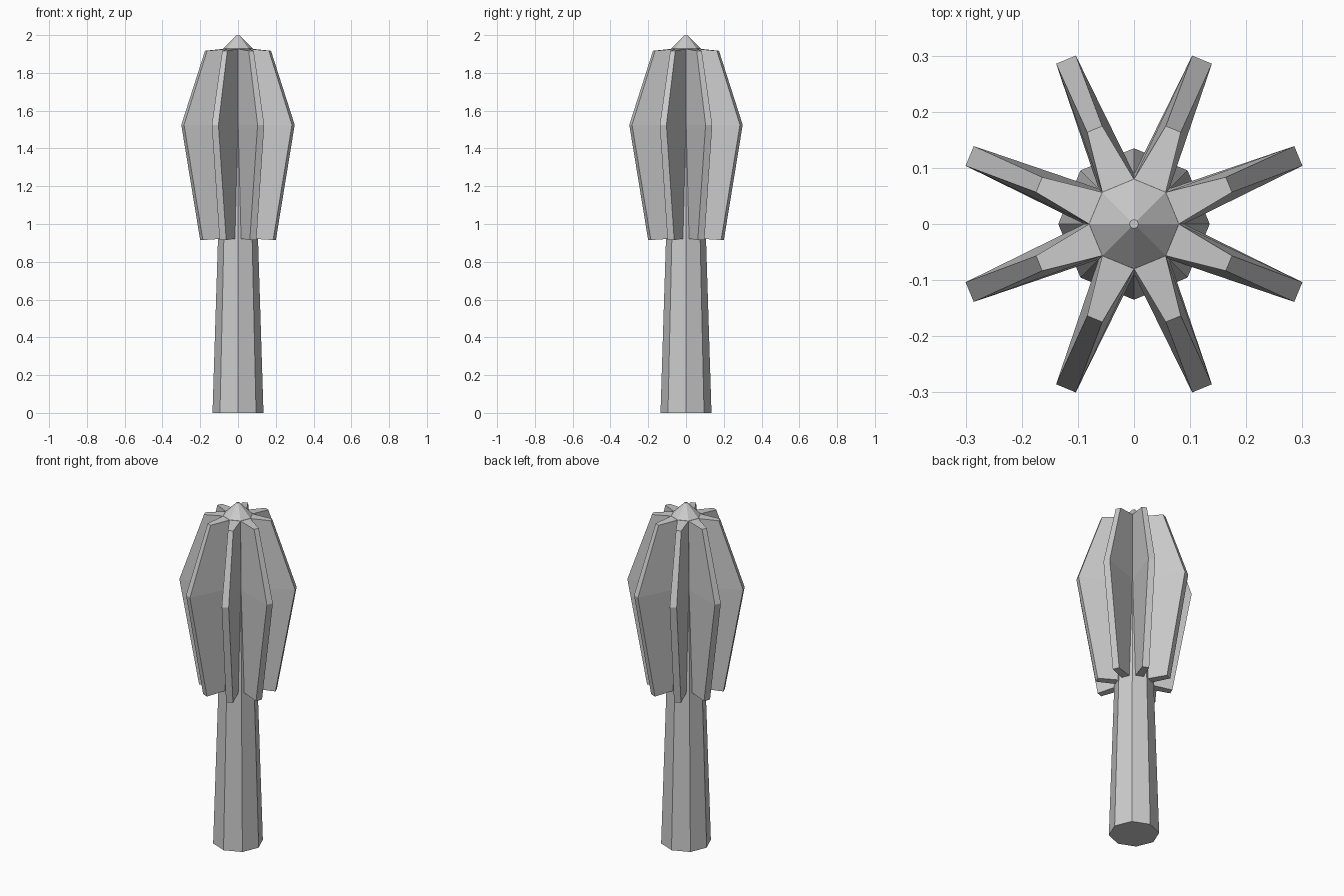
import bpy
from math import cos, sin, pi

if "Cube" in bpy.data.objects:
    bpy.data.objects.remove(bpy.data.objects["Cube"])


def mesh_object(name, verts, faces):
    mesh = bpy.data.meshes.new(name)
    mesh.from_pydata(verts, [], faces)
    obj = bpy.data.objects.new(name, mesh)
    bpy.context.collection.objects.link(obj)
    return obj


def octagonal(name, profile):
    # Stack of octagon rings, (radius, height), capped at both ends
    verts = [(r * cos(i * pi / 4), r * sin(i * pi / 4), z)
             for r, z in profile for i in range(8)]
    faces = [(8 * k + i, 8 * k + (i + 1) % 8, 8 * k + 8 + (i + 1) % 8, 8 * k + 8 + i)
             for k in range(len(profile) - 1) for i in range(8)]
    n = len(verts)
    faces += [tuple(range(7, -1, -1)), tuple(range(n - 8, n))]
    return mesh_object(name, verts, faces)


def flange(name, angle):
    # Levels: inner distance, inner half width, inner z, outer distance, outer half width, outer z
    levels = [(0.096, 0.023, 0.922, 0.209, 0.019, 0.915),
              (0.084, 0.034, 1.525, 0.317, 0.019, 1.525),
              (0.074, 0.0306, 1.927, 0.183, 0.0145, 1.917)]
    verts = []
    for ri, hi, zi, ro, ho, zo in levels:
        for r, h, z in ((ri, -hi, zi), (ro, -ho, zo), (ro, ho, zo), (ri, hi, zi)):
            verts.append((r * cos(angle) - h * sin(angle),
                          r * sin(angle) + h * cos(angle), z))
    faces = [(4 * k + i, 4 * k + (i + 1) % 4, 4 * k + 4 + (i + 1) % 4, 4 * k + 4 + i)
             for k in range(2) for i in range(4)]
    faces += [(3, 2, 1, 0), (8, 9, 10, 11)]
    return mesh_object(name, verts, faces)


# Tapered handle running up through the head
octagonal("handle", [(0.135, 0), (0.106, 0.922), (0.091, 1.525), (0.08, 1.928)])

# Pointed cap with a tiny flat tip
octagonal("cap", [(0.08, 1.928), (0.008, 2.0)])

# Eight radial blades, one on each handle face
for i in range(8):
    flange(f"flange_{i + 1}", pi / 8 + i * pi / 4)
